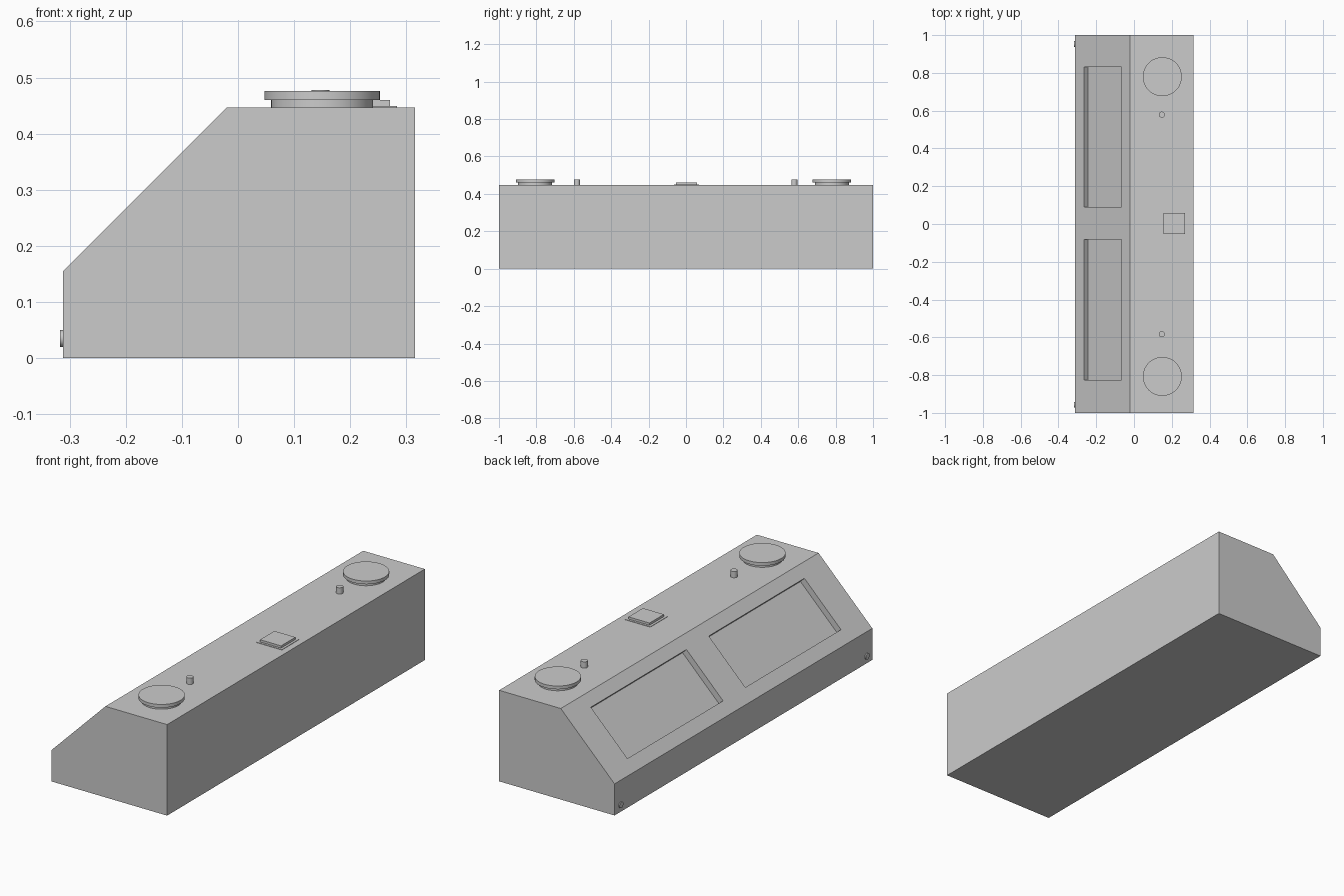
import bpy, bmesh, math

if "Cube" in bpy.data.objects:
    bpy.data.objects.remove(bpy.data.objects["Cube"])


def extrude_profile(name, profile, y0, y1):
    """Prism from an x/z profile swept along y."""
    bm = bmesh.new()
    face = bm.faces.new([bm.verts.new((x, y0, z)) for x, z in profile])
    ext = bmesh.ops.extrude_face_region(bm, geom=[face])
    moved = [v for v in ext["geom"] if isinstance(v, bmesh.types.BMVert)]
    bmesh.ops.translate(bm, verts=moved, vec=(0, y1 - y0, 0))
    bmesh.ops.recalc_face_normals(bm, faces=bm.faces)
    mesh = bpy.data.meshes.new(name)
    bm.to_mesh(mesh)
    bm.free()
    obj = bpy.data.objects.new(name, mesh)
    bpy.context.collection.objects.link(obj)
    return obj


def box(name, loc, size, rot=(0, 0, 0)):
    bpy.ops.mesh.primitive_cube_add(size=1, location=loc, rotation=rot)
    obj = bpy.context.object
    obj.name = name
    obj.scale = size
    return obj


def cylinder(name, loc, radius, depth, rot=(0, 0, 0), sides=48):
    bpy.ops.mesh.primitive_cylinder_add(vertices=sides, radius=radius, depth=depth,
                                        location=loc, rotation=rot)
    obj = bpy.context.object
    obj.name = name
    bpy.ops.object.shade_smooth_by_angle(angle=math.radians(30))
    return obj


TOP = 0.447

# Wedge-fronted cabinet
body = extrude_profile("cabinet", [(-0.312, 0), (0.315, 0), (0.315, TOP),
                                   (-0.02, TOP), (-0.312, 0.155)], -1, 1)

# Two rectangular recesses sunk into the 45 degree panel
for y in (0.461, -0.454):
    cutter = box("recess_cutter", (-0.165, y, 0.302), (0.281, 0.742, 0.06),
                 (0, math.radians(-45), 0))
    cutter.hide_render = True
    mod = body.modifiers.new("recess", 'BOOLEAN')
    mod.object = cutter
    mod.operation = 'DIFFERENCE'
    mod.solver = 'EXACT'
    bpy.context.view_layer.objects.active = body
    bpy.ops.object.modifier_apply(modifier=mod.name)
    bpy.data.objects.remove(cutter)

# Stepped turntable discs, pegs and front sockets at each end
for side, disc_y, peg_y, jack_y in (("left", 0.78, 0.579, 0.953),
                                    ("right", -0.807, -0.583, -0.957)):
    cylinder(f"disc_base_{side}", (0.15, disc_y, TOP + 0.006), 0.091, 0.014)
    cylinder(f"disc_top_{side}", (0.15, disc_y, 0.468), 0.103, 0.016)
    cylinder(f"peg_{side}", (0.147, peg_y, TOP + 0.015), 0.016, 0.032, sides=32)
    cylinder(f"socket_{side}", (-0.312, jack_y, 0.035), 0.015, 0.01,
             (0, math.radians(90), 0), sides=32)

# Square push button on a thin flange
box("button_flange", (0.214, 0.003, TOP + 0.0005), (0.138, 0.134, 0.003))
box("button", (0.214, 0.003, TOP + 0.006), (0.114, 0.112, 0.014))
